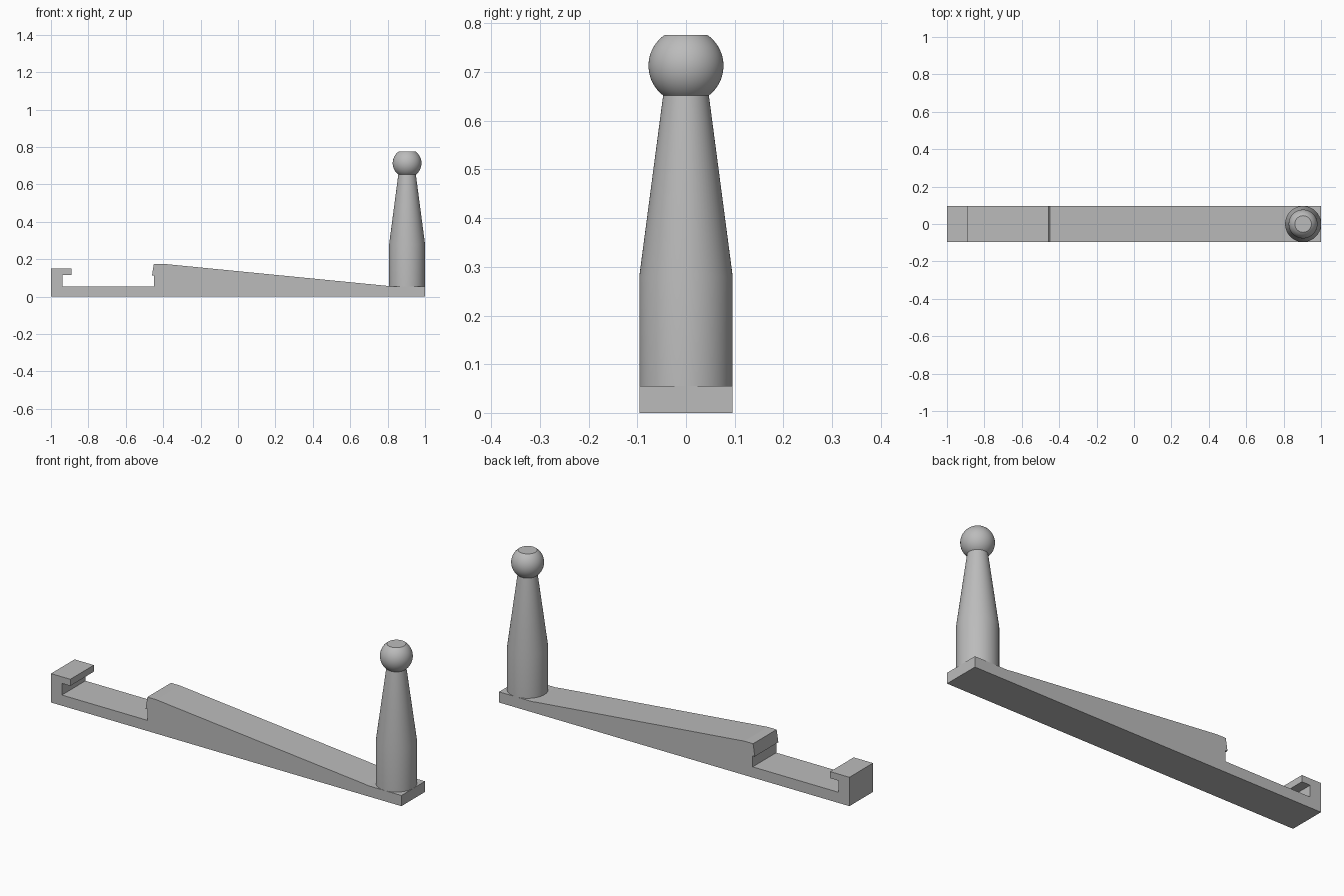
import bpy, bmesh, math
from mathutils import Vector

cube = bpy.data.objects.get("Cube")
if cube:
    bpy.data.objects.remove(cube, do_unlink=True)

grey = bpy.data.materials.new("plain_grey")
grey.use_nodes = True
colour = (0.5, 0.5, 0.5, 1)
grey.diffuse_color = colour
grey.node_tree.nodes["Principled BSDF"].inputs["Base Color"].default_value = colour

HALF_WIDTH = 0.096


def finish(name, bm):
    bmesh.ops.recalc_face_normals(bm, faces=bm.faces)
    mesh = bpy.data.meshes.new(name)
    bm.to_mesh(mesh)
    bm.free()
    mesh.materials.append(grey)
    obj = bpy.data.objects.new(name, mesh)
    bpy.context.collection.objects.link(obj)
    return obj


def extrude_profile(name, points):
    bm = bmesh.new()
    face = bm.faces.new([bm.verts.new((x, -HALF_WIDTH, z)) for x, z in points])
    side = bmesh.ops.extrude_face_region(bm, geom=[face])["geom"]
    moved = [v for v in side if isinstance(v, bmesh.types.BMVert)]
    bmesh.ops.translate(bm, verts=moved, vec=(0, 2 * HALF_WIDTH, 0))
    return finish(name, bm)


def revolve_profile(name, points, centre, steps=64):
    bm = bmesh.new()
    verts = [bm.verts.new((r, 0, z)) for r, z in points]
    edges = [bm.edges.new(pair) for pair in zip(verts, verts[1:])]
    bmesh.ops.spin(bm, geom=verts + edges, cent=(0, 0, 0), axis=(0, 0, 1),
                   angle=math.tau, steps=steps)
    bmesh.ops.remove_doubles(bm, verts=bm.verts, dist=0.0001)
    bmesh.ops.translate(bm, verts=bm.verts, vec=Vector(centre))
    obj = finish(name, bm)
    bpy.ops.object.select_all(action="DESELECT")
    obj.select_set(True)
    bpy.context.view_layer.objects.active = obj
    bpy.ops.object.shade_smooth_by_angle(angle=math.radians(30))
    return obj


# Lever bar: flat end, long ramp, undercut step, slot and hooked end
extrude_profile("lever_bar", [
    (-1, 0), (1, 0), (1, 0.055), (0.81, 0.055), (0.79, 0.058),
    (-0.4, 0.175), (-0.45, 0.175), (-0.46, 0.112), (-0.448, 0.112),
    (-0.448, 0.055), (-0.938, 0.055), (-0.938, 0.115),
    (-0.89, 0.115), (-0.89, 0.149), (-1, 0.149)])

# Upright handle: straight shaft, taper, then a ball with a flat top
BALL_R, BALL_Z, LOW, HIGH = 0.077, 0.713, 0.652, 0.776
start = math.asin((LOW - BALL_Z) / BALL_R)
end = math.asin((HIGH - BALL_Z) / BALL_R)
ball = []
for i in range(25):
    a = start + (end - start) * i / 24
    ball.append((BALL_R * math.cos(a), BALL_Z + BALL_R * math.sin(a)))
shaft = [(0, 0.05), (HALF_WIDTH, 0.05), (HALF_WIDTH, 0.28)]
revolve_profile("handle", shaft + ball + [(0, HIGH)], (0.904, 0, 0))
